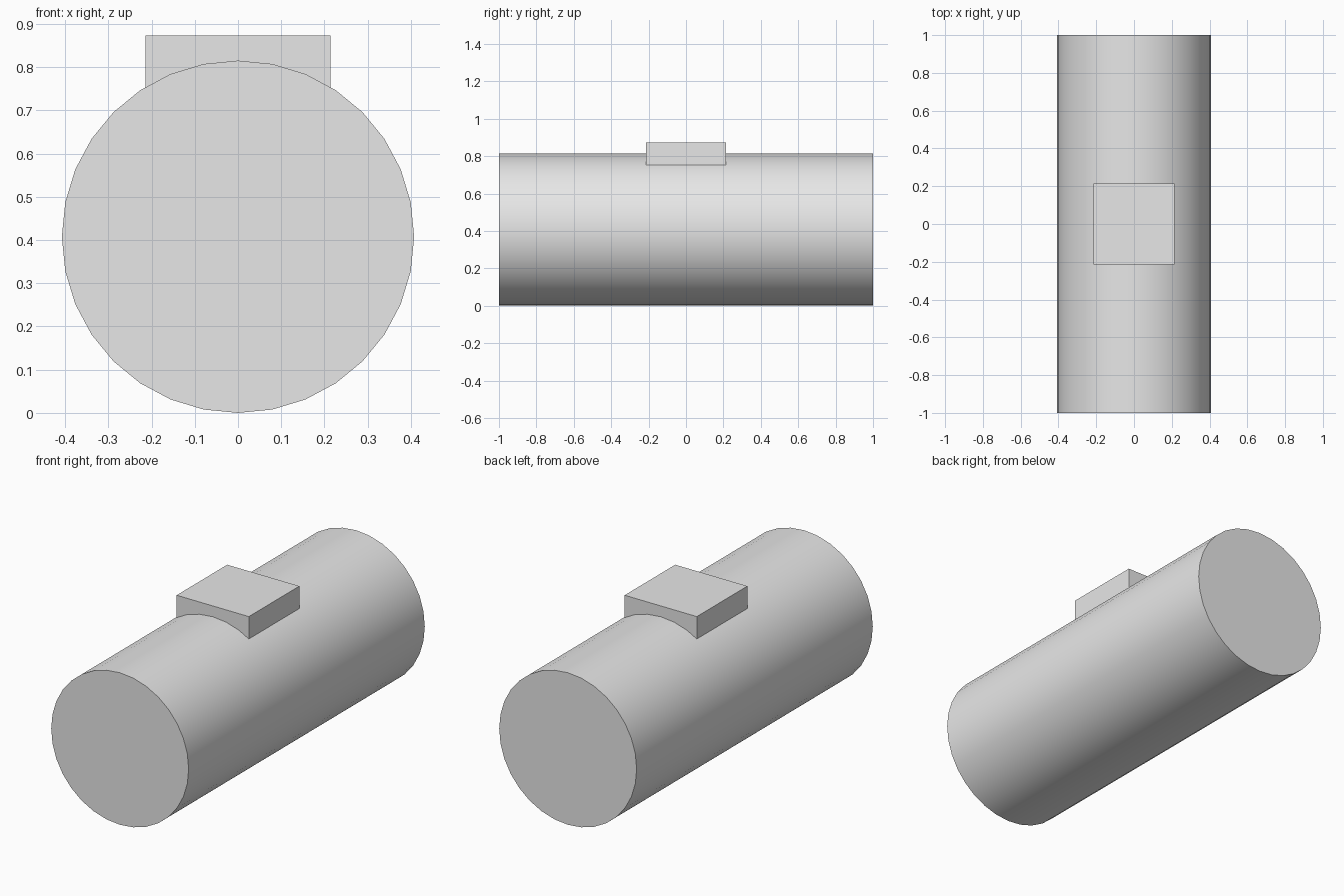
import bpy
import math

default_cube = bpy.data.objects.get("Cube")
if default_cube:
    bpy.data.objects.remove(default_cube, do_unlink=True)

RADIUS = 0.4075
LENGTH = 2.0
BLOCK_WIDTH = 0.428
BLOCK_TOP = 0.873
BLOCK_BOTTOM = 0.6

# Single plain grey
grey = bpy.data.materials.new("light_grey")
grey.use_nodes = True
colour = (0.8, 0.8, 0.8, 1.0)
grey.diffuse_color = colour
grey.node_tree.nodes["Principled BSDF"].inputs["Base Color"].default_value = colour


def finish(name):
    """Name the active object, apply its transform and give it the grey."""
    part = bpy.context.object
    part.name = name
    part.data.name = name
    part.data.materials.append(grey)
    bpy.ops.object.transform_apply(location=False, rotation=True, scale=True)
    return part


# Cylinder lying along y, smooth sides with sharp flat ends
bpy.ops.mesh.primitive_cylinder_add(
    vertices=32, radius=RADIUS, depth=LENGTH,
    location=(0, 0, RADIUS), rotation=(math.pi / 2, 0, 0))
finish("cylinder_body")
bpy.ops.object.shade_smooth_by_angle(angle=math.radians(30))

# Square block sunk into the top of the cylinder
bpy.ops.mesh.primitive_cube_add(
    size=1, location=(0, 0, (BLOCK_TOP + BLOCK_BOTTOM) / 2))
bpy.context.object.scale = (BLOCK_WIDTH, BLOCK_WIDTH, BLOCK_TOP - BLOCK_BOTTOM)
finish("top_block")
